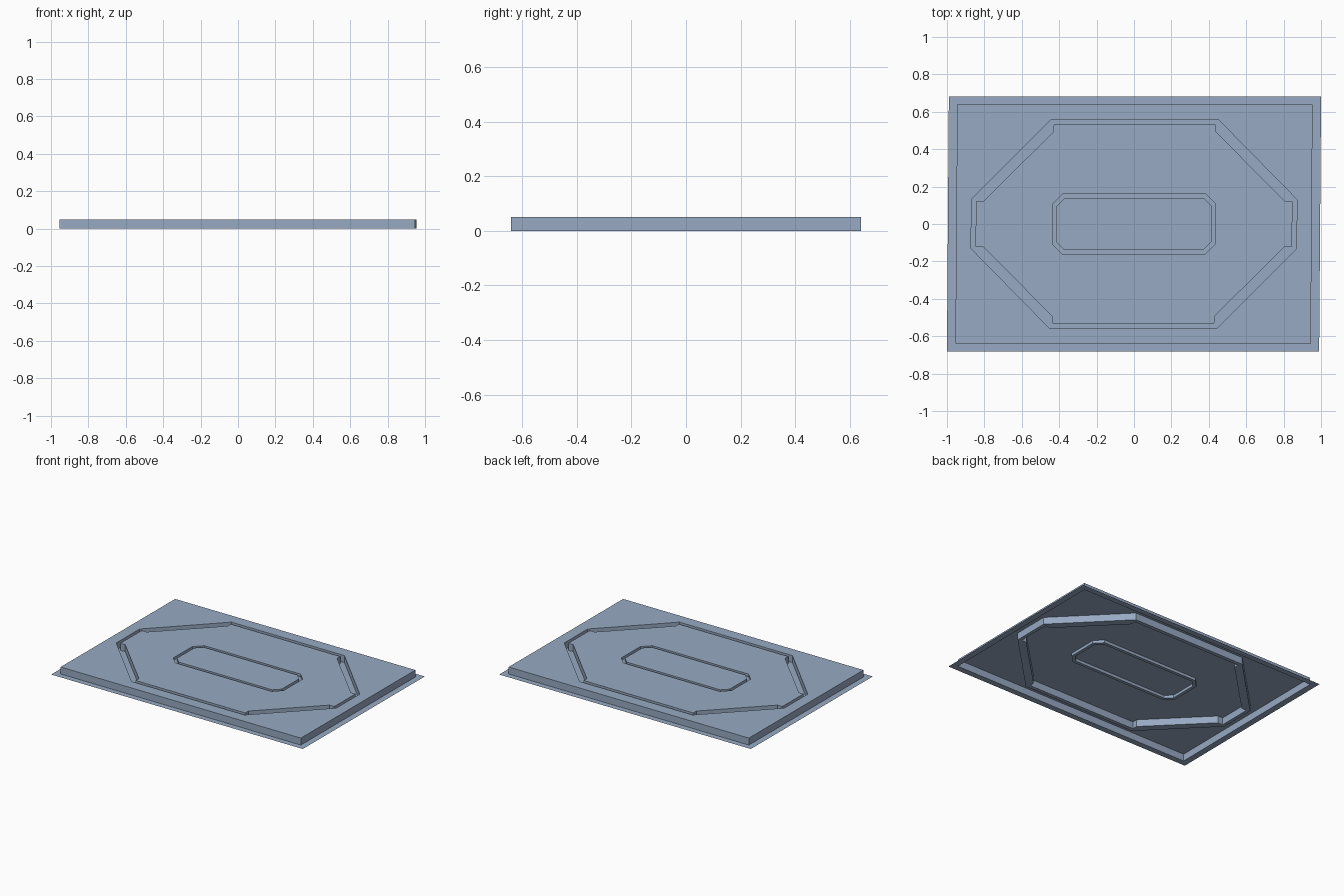
import bpy
import bmesh

default = bpy.data.objects.get("Cube")
if default:
    bpy.data.objects.remove(default, do_unlink=True)

TOP, GROOVE_FLOOR, SHALLOW_FLOOR = 0.05, 0.0, 0.03
SKEW = 0.0075  # the sheet leans very slightly sideways

steel = bpy.data.materials.new("blue grey steel")
steel.use_nodes = True
colour = (0.31, 0.40, 0.54, 1)
steel.diffuse_color = colour
steel.node_tree.nodes["Principled BSDF"].inputs["Base Color"].default_value = colour

bm = bmesh.new()


def outline(quarter):
    """Mirror the points of one quarter (from +y round to +x) into a closed outline."""
    right = quarter + [(x, -y) for x, y in reversed(quarter)]
    return right + [(-x, -y) for x, y in right]


def loop(points, z):
    """Closed ring of edges at one height."""
    verts = [bm.verts.new((x + SKEW * y, y, z)) for x, y in points]
    edges = [bm.edges.new((a, b)) for a, b in zip(verts, verts[1:] + verts[:1])]
    return verts, edges


def wall(upper, lower):
    """Vertical wall between two matching rings."""
    u, l = upper[0], lower[0]
    for i in range(len(u)):
        bm.faces.new((u[i - 1], u[i], l[i], l[i - 1]))


def flat(*rings):
    """Flat face area between an outer ring and an optional inner ring."""
    edges = [e for ring in rings for e in ring[1]]
    bmesh.ops.triangle_fill(bm, edges=edges, use_beauty=True, normal=(0, 0, 1))


def groove(outer, inner, floor):
    """Pressed channel; returns its outer and inner rims on the top surface."""
    rims = [loop(outer, TOP), loop(inner, TOP)]
    feet = [loop(outer, floor), loop(inner, floor)]
    for rim, foot in zip(rims, feet):
        wall(rim, foot)
    flat(*feet)
    return rims


# Flat outer flange and the raised rim
flange = loop(outline([(0.995, 0.682)]), 0)
rim_points = outline([(0.95, 0.64)])
rim_foot, rim_top = loop(rim_points, 0), loop(rim_points, TOP)
flat(flange, rim_foot)
wall(rim_top, rim_foot)

# Deep eight-sided channel with notched inner corners
deep_outer, deep_inner = groove(
    outline([(0.447, 0.558), (0.87, 0.131)]),
    outline([(0.433, 0.531), (0.433, 0.495), (0.807, 0.12), (0.846, 0.12)]),
    GROOVE_FLOOR)

# Shallow channel in the middle
mid_outer, mid_inner = groove(
    outline([(0.381, 0.162), (0.436, 0.106)]),
    outline([(0.37, 0.14), (0.414, 0.097)]),
    SHALLOW_FLOOR)

# Top surface between the channels
flat(rim_top, deep_outer)
flat(deep_inner, mid_outer)
flat(mid_inner)

# Make the sheet face upward
bmesh.ops.recalc_face_normals(bm, faces=bm.faces[:])
if sum(f.normal.z * f.calc_area() for f in bm.faces) < 0:
    bmesh.ops.reverse_faces(bm, faces=bm.faces[:])

mesh = bpy.data.meshes.new("pressed_panel")
bm.to_mesh(mesh)
bm.free()
mesh.materials.append(steel)
panel = bpy.data.objects.new("pressed_panel", mesh)
bpy.context.collection.objects.link(panel)
